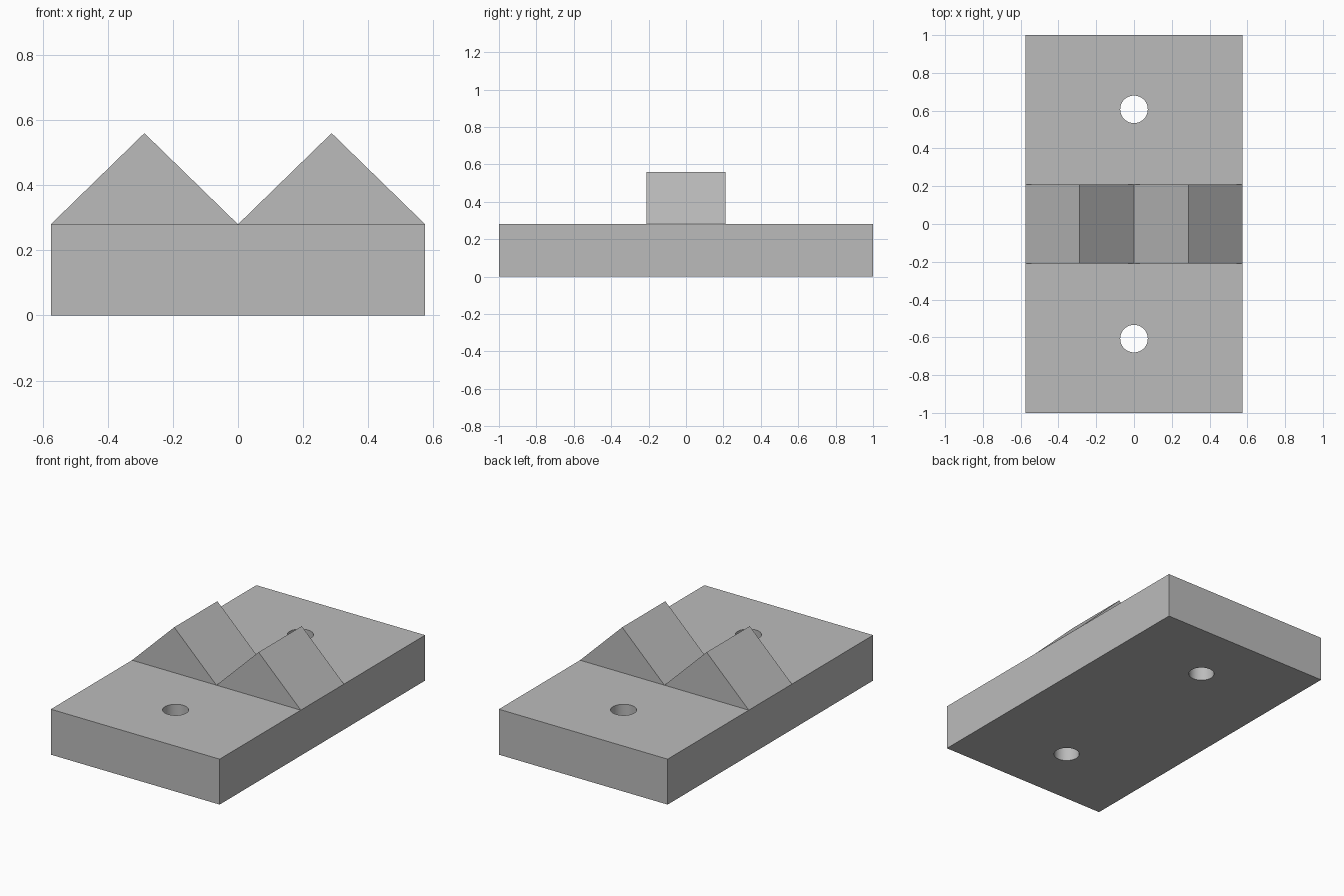
import bpy
import bmesh

cube = bpy.data.objects.get("Cube")
if cube:
    bpy.data.objects.remove(cube, do_unlink=True)

HALF_WIDTH, HALF_LENGTH = 0.575, 1.0
BASE_TOP, RIDGE_TOP = 0.28, 0.56
RIDGE_HALF_DEPTH = 0.21
HOLE_RADIUS, HOLE_Y = 0.073, 0.607

grey = bpy.data.materials.new("plain_grey")
grey.use_nodes = True
colour = (0.5, 0.5, 0.5, 1)
grey.diffuse_color = colour
grey.node_tree.nodes["Principled BSDF"].inputs["Base Color"].default_value = colour


def extrude_profile(name, points, y_front, y_back):
    """Extrude an x-z outline along y into a closed solid."""
    bm = bmesh.new()
    face = bm.faces.new([bm.verts.new((x, y_front, z)) for x, z in points])
    result = bmesh.ops.extrude_face_region(bm, geom=[face])
    moved = [v for v in result["geom"] if isinstance(v, bmesh.types.BMVert)]
    bmesh.ops.translate(bm, verts=moved, vec=(0, y_back - y_front, 0))
    bmesh.ops.recalc_face_normals(bm, faces=bm.faces)
    mesh = bpy.data.meshes.new(name)
    bm.to_mesh(mesh)
    bm.free()
    mesh.materials.append(grey)
    obj = bpy.data.objects.new(name, mesh)
    bpy.context.collection.objects.link(obj)
    return obj


# Base plate
w = HALF_WIDTH
base = extrude_profile("base_plate", [(-w, 0), (w, 0), (w, BASE_TOP), (-w, BASE_TOP)],
                       -HALF_LENGTH, HALF_LENGTH)

# Screw holes through the plate
for side, label in ((-1, "front"), (1, "back")):
    bpy.ops.mesh.primitive_cylinder_add(vertices=48, radius=HOLE_RADIUS, depth=1,
                                        location=(0, side * HOLE_Y, BASE_TOP / 2))
    cutter = bpy.context.object
    cutter.name = label + "_hole_cutter"
    cutter.hide_render = True
    cutter.data.materials.append(grey)
    cut = base.modifiers.new(label + "_hole", "BOOLEAN")
    cut.operation = "DIFFERENCE"
    cut.solver = "EXACT"
    cut.object = cutter
    bpy.ops.object.select_all(action="DESELECT")
    base.select_set(True)
    bpy.context.view_layer.objects.active = base
    bpy.ops.object.modifier_apply(modifier=cut.name)
    bpy.data.objects.remove(cutter, do_unlink=True)

bpy.ops.object.shade_smooth_by_angle()

# Pair of triangular ridges forming a V notch
for side, label in ((-1, "right"), (1, "left")):
    extrude_profile(label + "_ridge",
                    [(0, BASE_TOP), (side * w, BASE_TOP), (side * w / 2, RIDGE_TOP)],
                    -RIDGE_HALF_DEPTH, RIDGE_HALF_DEPTH)
